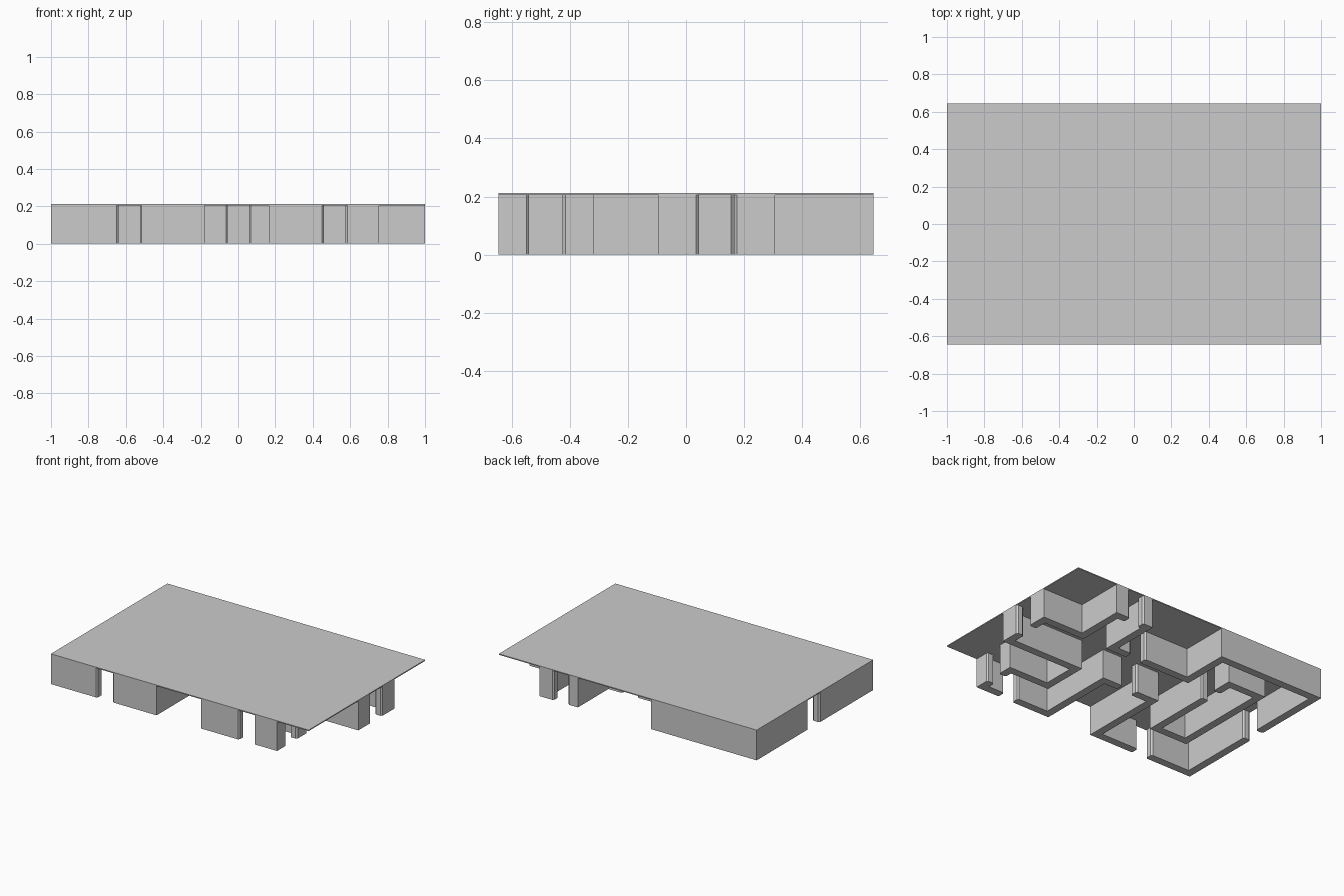
import bpy, bmesh
from mathutils import Vector

if "Cube" in bpy.data.objects:
    bpy.data.objects.remove(bpy.data.objects["Cube"])

T = 0.055      # wall thickness
C = 0.01       # chamfer at door jambs
H = 0.205      # wall height
TOP = 0.212    # top of roof slab


def left(d):
    return Vector((-d.y, d.x))


def end_profile(p, out, n):
    """Chamfered wall end, listed from outer face to inner face."""
    return [p - out * C, p + n * C, p + n * (T - C), p + n * T - out * C]


def wall(name, pts):
    """Thick wall whose outer face follows pts, thickened to the left."""
    p = [Vector(q) for q in pts]
    d = [(b - a).normalized() for a, b in zip(p, p[1:])]
    outer = p[1:-1]
    # right-angle mitres: offset along both neighbouring normals
    inner = [p[i] + (left(d[i - 1]) + left(d[i])) * T for i in range(1, len(p) - 1)]
    start = end_profile(p[0], -d[0], left(d[0]))
    finish = end_profile(p[-1], d[-1], left(d[-1]))
    outline = start[::-1] + outer + finish + inner[::-1]
    bm = bmesh.new()
    face = bm.faces.new([bm.verts.new((v.x, v.y, 0)) for v in outline])
    ext = bmesh.ops.extrude_face_region(bm, geom=[face])
    verts = [g for g in ext["geom"] if isinstance(g, bmesh.types.BMVert)]
    bmesh.ops.translate(bm, verts=verts, vec=(0, 0, H))
    bmesh.ops.recalc_face_normals(bm, faces=bm.faces)
    mesh = bpy.data.meshes.new(name)
    bm.to_mesh(mesh)
    bm.free()
    bpy.context.collection.objects.link(bpy.data.objects.new(name, mesh))


# Outer walls, running anticlockwise from doorway to doorway
wall("front_left_wall", [(-1, -.05), (-1, -.645), (-.64, -.645)])
wall("entry_left_wall", [(-.525, -.645), (-.18, -.645), (-.18, -.095), (-.055, -.095)])
wall("entry_right_wall", [(.06, -.095), (.165, -.095), (.165, -.645), (.46, -.645)])
wall("front_right_corner", [(.575, -.645), (.755, -.645), (.755, -.54)])
wall("side_niche_wall", [(.755, -.425), (.755, -.317), (.45, -.317),
                         (.45, -.095), (1, -.095), (1, .045)])
wall("back_right_wall", [(1, .165), (1, .307), (.685, .307), (.685, .645), (.575, .645)])
wall("back_niche_wall", [(.465, .645), (.387, .645), (.387, .307), (.28, .307)])
wall("back_left_wall", [(.165, .307), (-.18, .307), (-.18, .645), (-1, .645), (-1, .07)])

# Inner court wall with one doorway
wall("inner_court_wall", [(-.42, .28), (-.42, .43), (-.72, .43),
                          (-.72, -.345), (-.42, -.345), (-.42, .165)])

# Flat roof slab over everything
bpy.ops.mesh.primitive_cube_add(size=1, location=(0, 0, (H + TOP) / 2))
roof = bpy.context.object
roof.name = "roof_slab"
roof.scale = (2, 1.29, TOP - H)
